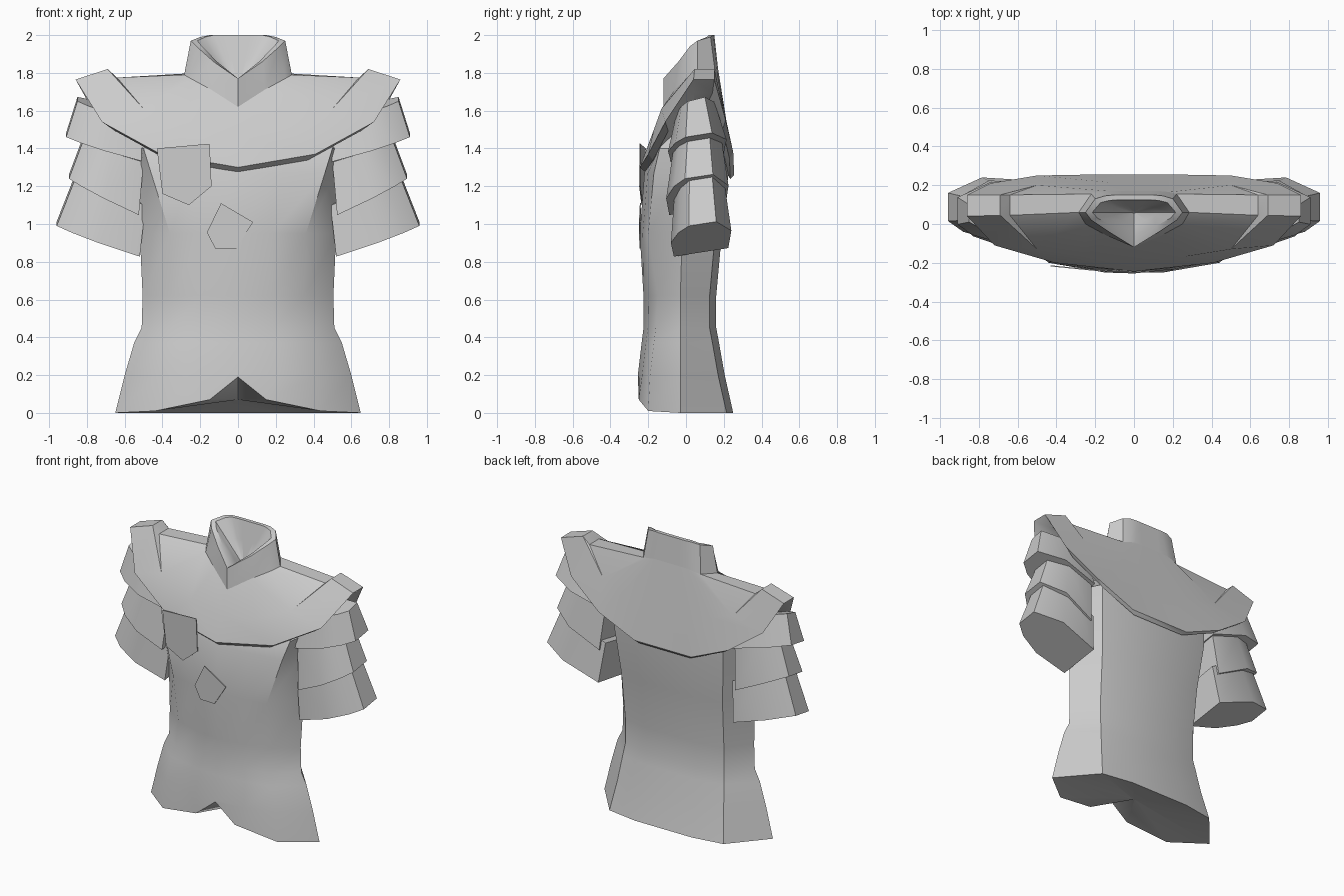
import bpy, bmesh, math
from mathutils import Vector

cube = bpy.data.objects.get("Cube")
if cube:
    bpy.data.objects.remove(cube, do_unlink=True)

cloth = bpy.data.materials.new("grey_cloth")
cloth.use_nodes = True
GREY = (0.6, 0.6, 0.6, 1)
cloth.diffuse_color = GREY
cloth.node_tree.nodes["Principled BSDF"].inputs["Base Color"].default_value = GREY


def finish(name, bm, angle):
    """Clean up the mesh, then add it to the scene with shading and material."""
    bmesh.ops.remove_doubles(bm, verts=bm.verts[:], dist=0.0005)
    bmesh.ops.recalc_face_normals(bm, faces=bm.faces[:])
    mesh = bpy.data.meshes.new(name)
    bm.to_mesh(mesh)
    bm.free()
    mesh.materials.append(cloth)
    obj = bpy.data.objects.new(name, mesh)
    bpy.context.collection.objects.link(obj)
    bpy.ops.object.select_all(action="DESELECT")
    obj.select_set(True)
    bpy.context.view_layer.objects.active = obj
    if angle:
        bpy.ops.object.shade_smooth_by_angle(angle=math.radians(angle))
    return obj


def loft(name, rings, angle=30, caps=(True, True)):
    """Skin a stack of closed rings that share one point count."""
    bm = bmesh.new()
    loops = [[bm.verts.new(p) for p in ring] for ring in rings]
    count = len(loops[0])
    for low, high in zip(loops, loops[1:]):
        for i in range(count):
            j = (i + 1) % count
            bm.faces.new((low[i], low[j], high[j], high[i]))
    for loop, capped in zip((loops[0], loops[-1]), caps):
        if capped:
            bm.faces.new(loop)
    return finish(name, bm, angle)


def whole(half):
    """Complete a half ring (front to back) with its mirror image."""
    half = [Vector(p) for p in half]
    return half + [Vector((-p.x, p.y, p.z)) for p in reversed(half) if p.x > 0]


def toward(ring, centre, amount, drop=0.0):
    down = Vector((0, 0, drop))
    return [p.lerp(Vector(centre), amount) - down for p in ring]


# Torso: front centre y, front corner, side, back corner at each height
def torso_ring(z, front, corner, side, back):
    mid = (corner[0] * 0.5, front * 0.65 + corner[1] * 0.35)
    rear = (back[0] * 0.5, back[1] + 0.035)
    return whole([(0, front, z), (*mid, z), (*corner, z), (*side, z),
                  (*back, z), (*rear, z)])


hem = whole([(0, -0.25, 0.19), (0.15, -0.25, 0.07), (0.44, -0.2, 0.01),
             (0.65, -0.03, 0), (0.44, 0.215, 0), (0.22, 0.25, 0)])
torso = [
    toward(hem, (0, 0, 0.07), 0.98),
    hem,
    torso_ring(0.2, -0.255, (0.42, -0.19), (0.6, -0.03), (0.41, 0.17)),
    torso_ring(0.37, -0.235, (0.4, -0.17), (0.55, -0.03), (0.39, 0.14)),
    torso_ring(0.45, -0.225, (0.37, -0.16), (0.51, -0.03), (0.38, 0.125)),
    torso_ring(0.62, -0.225, (0.355, -0.15), (0.505, -0.03), (0.38, 0.125)),
    torso_ring(0.95, -0.245, (0.36, -0.2), (0.52, -0.02), (0.39, 0.155)),
    torso_ring(1.27, -0.22, (0.46, -0.17), (0.52, -0.02), (0.42, 0.19)),
    torso_ring(1.4, -0.17, (0.5, -0.14), (0.52, -0.02), (0.42, 0.19)),
    torso_ring(1.5, -0.1, (0.4, -0.07), (0.45, 0), (0.3, 0.13)),
]
loft("torso", torso, angle=33)

# Mantle with raised shoulder ridges and a turned-under rim
neck = whole([(0, -0.12, 1.62), (0.14, -0.06, 1.71), (0.25, 0, 1.77),
              (0.285, 0.06, 1.79), (0.22, 0.155, 1.8), (0.18, 0.165, 1.81),
              (0.13, 0.17, 1.82), (0.07, 0.17, 1.82)])


def ridge_ring(x, z):
    return whole([(0, -0.18, 1.47), (0.25, -0.17, 1.5), (0.5, -0.13, 1.61),
                  (x, 0.045, z), (x, 0.15, z), (0.5, 0.2, 1.6),
                  (0.33, 0.21, 1.55), (0.13, 0.215, 1.54)])


rim = whole([(0, -0.245, 1.3), (0.41, -0.2, 1.37), (0.72, -0.11, 1.54),
             (0.86, 0.04, 1.765), (0.86, 0.15, 1.765), (0.74, 0.21, 1.55),
             (0.5, 0.25, 1.38), (0.22, 0.255, 1.26)])
core = (0, 0.05, 1.5)
mantle = [neck, ridge_ring(0.64, 1.775), ridge_ring(0.69, 1.82), rim,
          toward(rim, core, 0.1, 0.045), toward(rim, core, 0.9)]
loft("mantle", mantle, caps=(False, True))

# Standing collar with an open throat
collar_top = whole([(0, -0.12, 1.77), (0.13, -0.04, 1.86), (0.22, 0.02, 1.94),
                    (0.25, 0.06, 1.97), (0.2, 0.13, 1.99), (0.15, 0.145, 2),
                    (0.1, 0.15, 2), (0.07, 0.15, 2)])
throat = (0, 0.06, 1.72)
lining = [Vector((p.x * 0.86, 0.06 + (p.y - 0.06) * 0.72, p.z)) for p in collar_top]
loft("collar", [neck, collar_top, lining, toward(lining, throat, 0.45),
                toward(lining, throat, 0.95)], caps=(False, True))


# Layered sleeves: each tier flares from a hidden top to a slanted hem
SECTION = [(1, -0.4), (1, 0.5), (0.2, 1), (-1, 0.9), (-1, -0.9), (0, -1), (0.64, -0.75)]


def sleeve_ring(side, centre, reach, lift, depth):
    return [(side * (centre[0] + reach * c), centre[1] + depth * s,
             centre[2] + lift * c + 0.025 * s) for c, s in SECTION]


tiers = {
    "upper": (((0.68, 0.05, 1.61), 0.17, 0.05, 0.1), ((0.7, 0.06, 1.41), 0.21, 0.06, 0.155)),
    "middle": (((0.66, 0.06, 1.4), 0.16, 0.05, 0.13), ((0.71, 0.06, 1.16), 0.185, 0.09, 0.165)),
    "lower": (((0.67, 0.07, 1.2), 0.18, 0.08, 0.13), ((0.74, 0.08, 0.925), 0.22, 0.075, 0.16)),
}
for label, side in (("left", 1), ("right", -1)):
    for tier, (top, bottom) in tiers.items():
        loft(f"{label}_{tier}_sleeve",
             [sleeve_ring(side, *top), sleeve_ring(side, *bottom)], angle=38)


# Thin chest patches
def patch(name, outline, y, slope, thick=0.006):
    front = [(x, y - slope * x, z) for x, z in outline]
    loft(name, [front, [(x, d + thick, z) for x, d, z in front]], angle=0)


patch("chest_pocket", [(-0.43, 1.4), (-0.15, 1.425), (-0.14, 1.2),
                       (-0.26, 1.1), (-0.4, 1.16)], -0.262, 0.1)
patch("chest_badge", [(-0.09, 1.11), (0.08, 1.01), (-0.01, 0.87),
                      (-0.12, 0.87), (-0.165, 0.955)], -0.247, 0.03)
